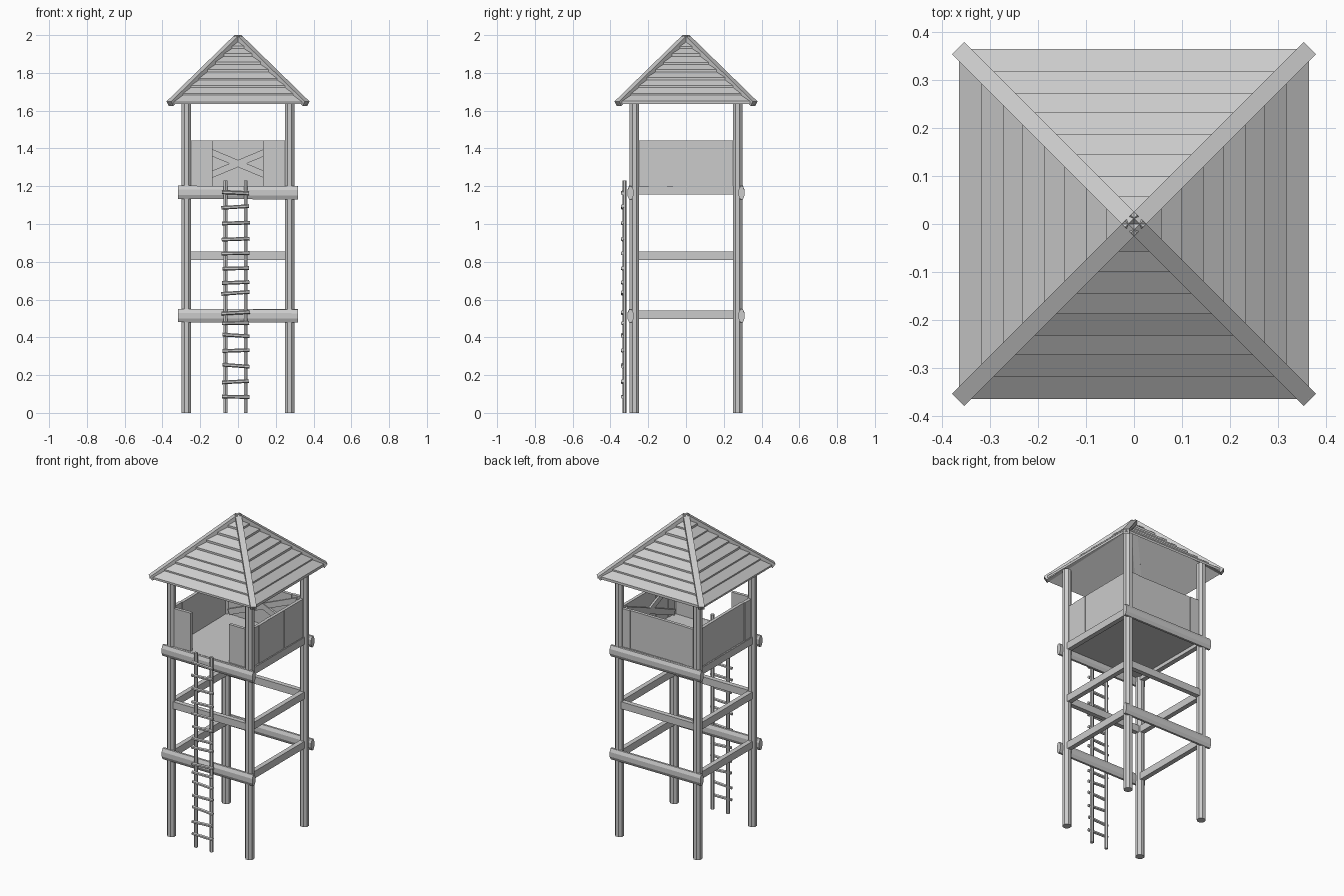
import bpy, math, random
from mathutils import Vector, Matrix

if "Cube" in bpy.data.objects:
    bpy.data.objects.remove(bpy.data.objects["Cube"])

random.seed(4)
L = 0.273          # leg centre offset
jit = lambda a: random.uniform(-a, a)


def make(name, verts, faces):
    me = bpy.data.meshes.new(name)
    me.from_pydata([tuple(v) for v in verts], [], faces)
    me.update()
    ob = bpy.data.objects.new(name, me)
    bpy.context.collection.objects.link(ob)
    return ob


def bar(name, p, q, w, h, sides=4):
    """Straight bar from p to q; w is its sideways size, h its upward size."""
    p, q = Vector(p), Vector(q)
    d = (q - p).normalized()
    up = Vector((0, 1, 0)) if abs(d.z) > 0.95 else Vector((0, 0, 1))
    s = up.cross(d).normalized()
    u = d.cross(s)
    k = 1 / math.cos(math.pi / sides)
    ring = [(math.cos(a) * k * w / 2, math.sin(a) * k * h / 2)
            for a in (2 * math.pi * (i + 0.5) / sides for i in range(sides))]
    verts = [c + s * x + u * y for c in (p, q) for x, y in ring]
    n = sides
    faces = [(i, (i + 1) % n, n + (i + 1) % n, n + i) for i in range(n)]
    faces += [tuple(reversed(range(n))), tuple(range(n, 2 * n))]
    return make(name, verts, faces)


# Four octagonal legs
for sx in (-1, 1):
    for sy in (-1, 1):
        bar("leg", (sx * L, sy * L, 0), (sx * L, sy * L, 1.69), 0.05, 0.05, 8)

# Outer logs on front and back, cross rails between the legs
for s in (-1, 1):
    for z in (0.515, 1.168):
        bar("outer_log", (-0.317, s * 0.294, z), (0.317, s * 0.294, z + jit(0.004)), 0.032, 0.07, 8)
    bar("middle_rail", (-L, s * L, 0.832), (L, s * L, 0.832), 0.03, 0.045)
    for z in (0.52, 0.832, 1.178):
        bar("side_rail", (s * L, -L, z), (s * L, L, z), 0.03, 0.045)

# Platform floor
bar("floor", (-0.285, 0, 1.19), (0.285, 0, 1.19), 0.57, 0.024)


# Plank walls: angle turns the front wall (0) to the other sides
def wall(name, angle, spans):
    rot = Matrix.Rotation(angle, 4, 'Z')
    for a, b in spans:
        y = -0.27 + jit(0.003)
        bar(name, rot @ Vector((a, y, 1.32)), rot @ Vector((b, y, 1.32)), 0.02, 0.245)


full = [-0.255, -0.195, -0.1, -0.07, 0.06, 0.185, 0.255]
pairs = list(zip(full, full[1:]))
wall("front_wall_plank", 0, [(-0.255, -0.195), (-0.195, -0.135), (0.132, 0.19), (0.19, 0.255)])
for nm, ang in (("right", 90), ("back", 180), ("left", 270)):
    wall(nm + "_wall_plank", math.radians(ang), pairs)

# Crossed braces inside the back and right walls
for ang in (90, 180):
    rot = Matrix.Rotation(math.radians(ang), 4, 'Z')
    for s in (-1, 1):
        y = -0.254 + s * 0.002
        bar("cross_brace", rot @ Vector((-0.24, y, 1.32 - s * 0.1)),
            rot @ Vector((0.24, y, 1.32 + s * 0.1)), 0.014, 0.035)

# Ladder
for x in (-0.066, 0.042):
    bar("ladder_rail", (x, -0.325, 0), (x, -0.325, 1.23), 0.019, 0.019, 6)
for z in (0.085, 0.165, 0.25, 0.33, 0.41, 0.475, 0.53, 0.635, 0.69,
          0.765, 0.845, 0.92, 1.005, 1.09, 1.165):
    t = jit(0.006)
    bar("ladder_rung", (-0.085 + jit(0.004), -0.336, z + t),
        (0.06 + jit(0.004), -0.336, z - t), 0.016, 0.017, 6)

# Roof: overlapping plank courses on four slopes
rows = [0.364, 0.317, 0.273, 0.232, 0.187, 0.145, 0.1, 0.057, 0.0]
roof_z = lambda r: 1.98 - 0.95 * r
for k in range(4):
    rot = Matrix.Rotation(k * math.pi / 2, 4, 'Z')
    for r0, r1 in zip(rows, rows[1:]):
        r1 = max(r1, 0.004)
        lift = 0.014 + jit(0.003)
        verts = [rot @ Vector((s * r, -r, roof_z(r) + dz))
                 for r, dz in ((r0, 0), (r1, 0), (r1, 0.003), (r0, lift)) for s in (-1, 1)]
        make("roof_plank", verts, [(0, 1, 7, 6), (6, 7, 5, 4), (4, 5, 3, 2),
                                   (2, 3, 1, 0), (0, 6, 4, 2), (1, 3, 5, 7)])

# Hip beams along the roof corners
for sx in (-1, 1):
    for sy in (-1, 1):
        bar("hip_beam", (0, 0, 1.988), (sx * 0.36, sy * 0.36, 1.637), 0.036, 0.029)
